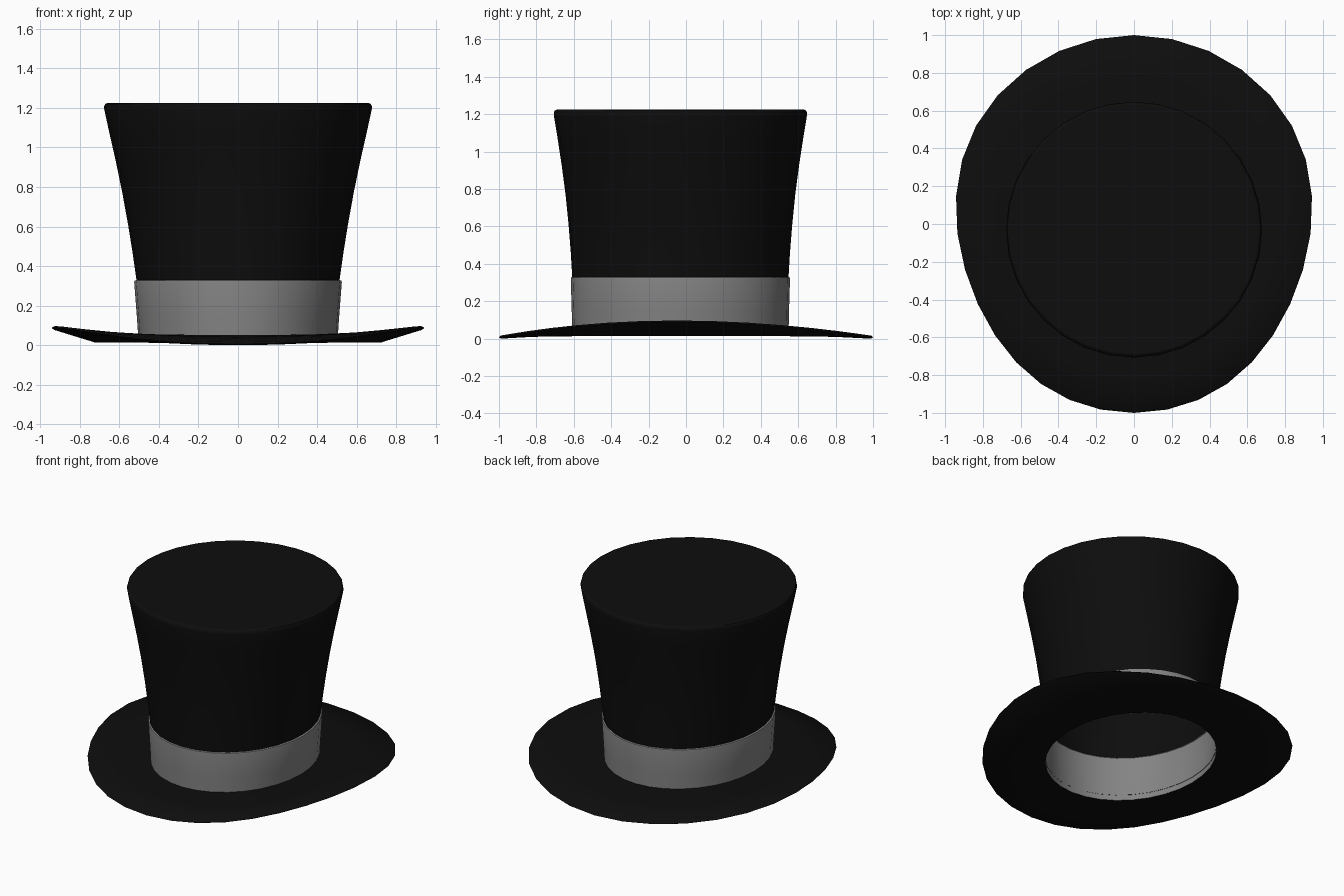
import bpy, bmesh, math

if "Cube" in bpy.data.objects:
    bpy.data.objects.remove(bpy.data.objects["Cube"])

N = 32        # sides around the hat
CY = -0.03    # crown centre in y


def material(name, v):
    m = bpy.data.materials.new(name)
    m.diffuse_color = (v, v, v, 1)
    m.use_nodes = True
    m.node_tree.nodes["Principled BSDF"].inputs["Base Color"].default_value = m.diffuse_color
    return m


black = material("black felt", 0.004)
grey = material("grey ribbon", 0.23)


def loft(name, rings, mat, closed=False, cap=False, angle=40):
    """Skin a list of N-point rings, optionally wrapping round or capping the last."""
    bm = bmesh.new()
    vs = [[bm.verts.new(p) for p in r] for r in rings]
    pairs = list(zip(vs, vs[1:])) + ([(vs[-1], vs[0])] if closed else [])
    for a, b in pairs:
        for i in range(N):
            j = (i + 1) % N
            bm.faces.new((a[i], b[i], b[j], a[j]))
    if cap:
        bm.faces.new(vs[-1])
    # rings run clockwise seen from above, so flip to face outward
    me = bpy.data.meshes.new(name)
    bm.to_mesh(me)
    bm.free()
    me.materials.append(mat)
    ob = bpy.data.objects.new(name, me)
    bpy.context.collection.objects.link(ob)
    bpy.ops.object.select_all(action='DESELECT')
    ob.select_set(True)
    bpy.context.view_layer.objects.active = ob
    bpy.ops.object.shade_smooth_by_angle(angle=math.radians(angle))
    return ob


ANG = [2 * math.pi * i / N for i in range(N)]   # measured from the back (+y)


def oval(rx, ry, z):
    return [(rx * math.sin(t), CY + ry * math.cos(t), z) for t in ANG]


# Crown: flared wall with softened top edge and flat top
crown_profile = [(0.513, 0.578, 0.325), (0.532, 0.586, 0.46), (0.556, 0.598, 0.61),
                 (0.585, 0.614, 0.77), (0.618, 0.635, 0.93), (0.652, 0.658, 1.08),
                 (0.677, 0.677, 1.195), (0.677, 0.676, 1.21), (0.672, 0.671, 1.22),
                 (0.660, 0.660, 1.225)]
loft("crown", [oval(*p) for p in crown_profile], black, cap=True)

# Ribbon band: a little proud of the crown, with a small lip on top
band_profile = [(0.503, 0.578, 0.015), (0.512, 0.581, 0.15), (0.525, 0.586, 0.318),
                (0.523, 0.585, 0.326), (0.513, 0.578, 0.330)]
loft("band", [oval(*p) for p in band_profile], grey)


# Brim: egg-shaped outline, sides curled up, thin outer edge
def edge(t):
    f = 0.951 + 0.0825 * math.cos(t) + 0.016 * math.cos(2 * t) - 0.015 * math.cos(3 * t)
    return f * math.sin(t), math.cos(t) - 0.05 * math.sin(t) ** 2


def brim_ring(k, z_front, z_side):
    ring = []
    for t in ANG:
        ex, ey = edge(t)
        ix, iy = 0.503 * math.sin(t), CY + 0.578 * math.cos(t)
        z = z_front + (z_side - z_front) * math.sin(t) ** 2
        ring.append((ix + (ex - ix) * k, iy + (ey - iy) * k, z))
    return ring


brim_profile = [(0.0, 0.017, 0.015), (0.52, 0.011, 0.015), (0.97, 0.0, 0.080),
                (1.0, 0.006, 0.090), (0.98, 0.016, 0.097), (0.52, 0.042, 0.073),
                (0.0, 0.052, 0.055)]
loft("brim", [brim_ring(*p) for p in brim_profile], black, angle=60)
